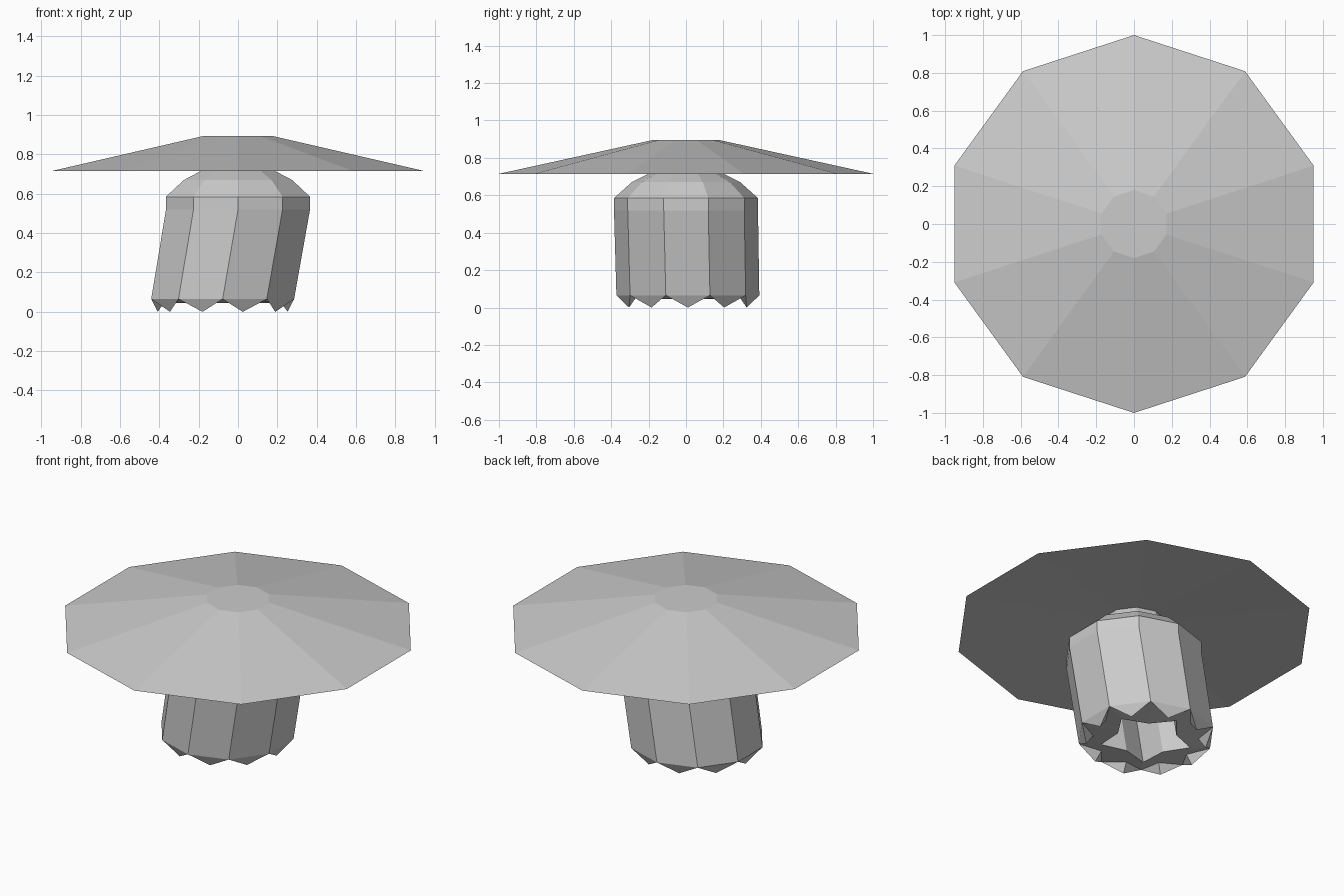
import bpy
import bmesh
from math import cos, sin, pi
from mathutils import Vector

SIDES = 10

cube = bpy.data.objects.get("Cube")
if cube:
    bpy.data.objects.remove(cube)

grey = bpy.data.materials.new("plain grey")
grey.use_nodes = True
grey.diffuse_color = (0.6, 0.6, 0.6, 1)
bsdf = next(n for n in grey.node_tree.nodes if n.type == "BSDF_PRINCIPLED")
bsdf.inputs["Base Color"].default_value = (0.6, 0.6, 0.6, 1)


def lean(z):
    """Sideways offset of the stem: upright above, leaning below."""
    t = max(0, 0.52 - z) / 0.455
    return Vector((-0.078 * t, 0.01 * t, z))


def ring(radii, z, leaning=False):
    """Ten points round the axis; radii alternate between points."""
    centre = lean(z) if leaning else Vector((0, 0, z))
    points = []
    for i in range(SIDES):
        a = pi / 2 + 2 * pi * i / SIDES
        r = radii[i % len(radii)]
        points.append(centre + Vector((r * cos(a), r * sin(a), 0)))
    return points


def finish(bm, name):
    bmesh.ops.recalc_face_normals(bm, faces=bm.faces)
    mesh = bpy.data.meshes.new(name)
    bm.to_mesh(mesh)
    bm.free()
    mesh.materials.append(grey)
    obj = bpy.data.objects.new(name, mesh)
    bpy.context.collection.objects.link(obj)


def loft(name, rings):
    """Closed solid skinned through a list of rings."""
    bm = bmesh.new()
    loops = [[bm.verts.new(p) for p in pts] for pts in rings]
    for low, high in zip(loops, loops[1:]):
        for i in range(SIDES):
            j = (i + 1) % SIDES
            bm.faces.new((low[i], low[j], high[j], high[i]))
    bm.faces.new(loops[0])
    bm.faces.new(loops[-1])
    finish(bm, name)


# Wide cap with a shallow hollow underside
loft("cap", [ring([0.17], 0.757), ring([1.0], 0.715), ring([0.18], 0.895)])

# Leaning stem: star-shaped hollow, lower rim, straight band, dome and neck
profile = [
    ([0.26, 0.17], 0.30),
    ([0.26, 0.17], 0.045),
    ([0.382], 0.065),
    ([0.385], 0.52),
    ([0.385], 0.585),
    ([0.29], 0.67),
    ([0.20], 0.715),
    ([0.17], 0.78),
]
loft("stem", [ring(radii, z, True) for radii, z in profile])

# Pointed teeth hanging from each edge of the lower rim
bm = bmesh.new()
rim = ring([0.382], 0.065, True)
centre = lean(0.065)
for i in range(SIDES):
    a, b = rim[i], rim[(i + 1) % SIDES]
    middle = (a + b) / 2
    tip = centre.lerp(middle, 0.91)
    tip.z = 0
    inner = centre.lerp(middle, 0.8)
    inner.z = 0.055
    va, vb, vt, vi = [bm.verts.new(p) for p in (a, b, tip, inner)]
    for face in ((va, vb, vt), (vb, vi, vt), (vi, va, vt), (va, vi, vb)):
        bm.faces.new(face)
finish(bm, "rim_teeth")
